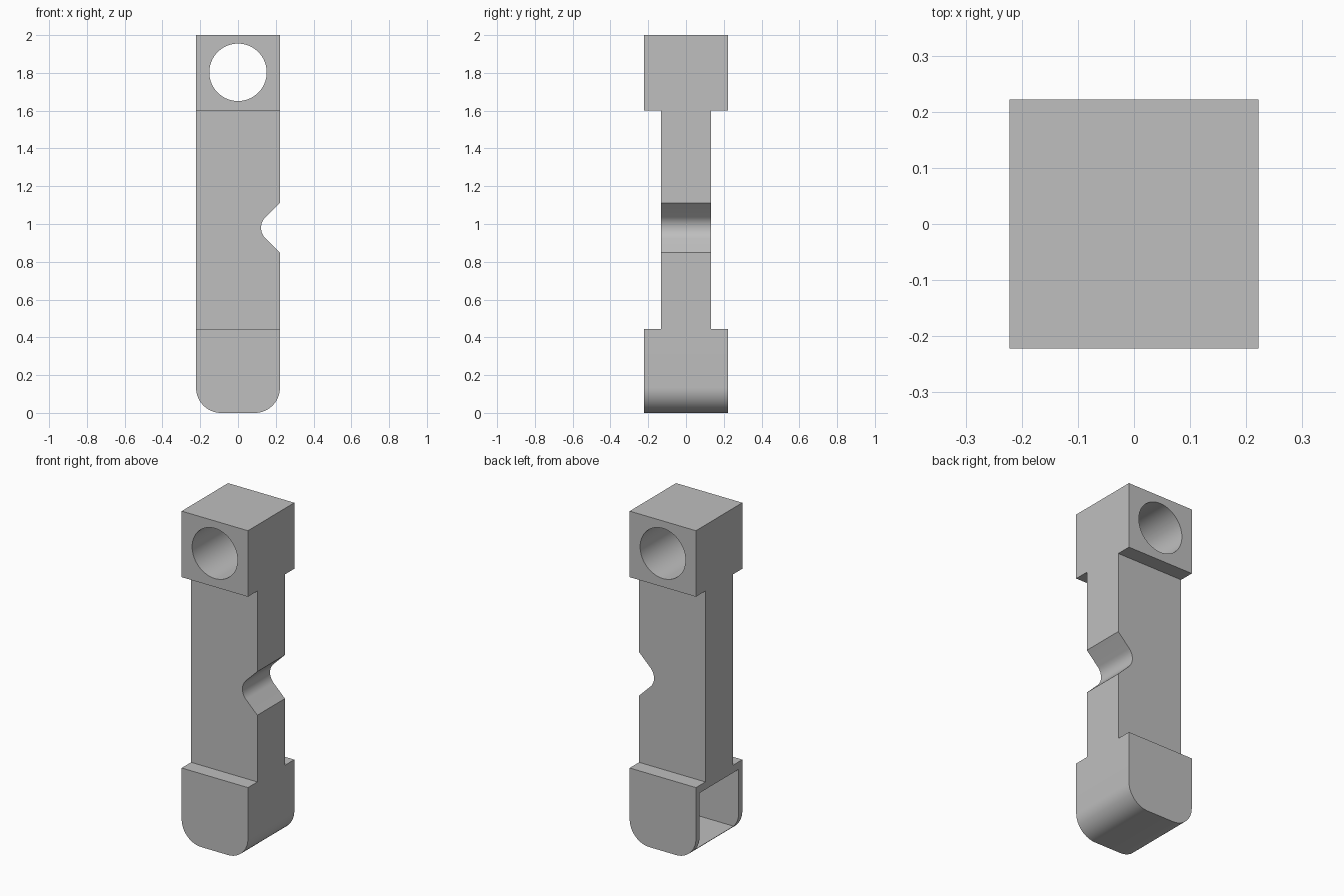
import bpy
import bmesh
from math import cos, sin, pi, radians

if "Cube" in bpy.data.objects:
    bpy.data.objects.remove(bpy.data.objects["Cube"])

HALF = 0.222     # half width of the head and foot blocks
STEM = 0.132     # half thickness of the shaft
FOOT_TOP, HEAD_BASE, TOP = 0.444, 1.6, 2.0

grey = bpy.data.materials.new("plain grey")
grey.use_nodes = True
colour = (0.52, 0.52, 0.52, 1)
grey.diffuse_color = colour
grey.node_tree.nodes["Principled BSDF"].inputs["Base Color"].default_value = colour


def arc(cx, cz, r, start, end, steps=16):
    """Points on an arc in the XZ plane, angles in degrees."""
    angles = [radians(start + (end - start) * i / steps) for i in range(steps + 1)]
    return [(cx + r * cos(a), cz + r * sin(a)) for a in angles]


def extrude(name, profile, half_depth):
    """Extrude an XZ profile symmetrically along Y."""
    bm = bmesh.new()
    face = bm.faces.new([bm.verts.new((x, -half_depth, z)) for x, z in profile])
    new = bmesh.ops.extrude_face_region(bm, geom=[face])["geom"]
    bmesh.ops.translate(bm, vec=(0, 2 * half_depth, 0),
                        verts=[v for v in new if isinstance(v, bmesh.types.BMVert)])
    bmesh.ops.recalc_face_normals(bm, faces=bm.faces)
    mesh = bpy.data.meshes.new(name)
    bm.to_mesh(mesh)
    bm.free()
    obj = bpy.data.objects.new(name, mesh)
    bpy.context.collection.objects.link(obj)
    mesh.materials.append(grey)
    return obj


def rectangle(x0, x1, z0, z1):
    return [(x0, z0), (x1, z0), (x1, z1), (x0, z1)]


def activate(obj):
    bpy.ops.object.select_all(action="DESELECT")
    obj.select_set(True)
    bpy.context.view_layer.objects.active = obj


def cut(obj, cutter):
    """Subtract the cutter and discard it."""
    cutter.hide_render = True
    mod = obj.modifiers.new("cut", "BOOLEAN")
    mod.operation, mod.solver, mod.object = "DIFFERENCE", "EXACT", cutter
    activate(obj)
    bpy.ops.object.modifier_apply(modifier=mod.name)
    bpy.data.objects.remove(cutter)


# Head block with a round hole through it
head = extrude("head_block", rectangle(-HALF, HALF, HEAD_BASE, TOP), HALF)
cut(head, extrude("hole_cutter", arc(0, 1.803, 0.152, 0, 360, 64)[:-1], 0.4))

# Thin shaft with a rounded V notch in its left edge
notch_z, notch_half = 0.98, 0.132
shaft_profile = [(-HALF, FOOT_TOP), (HALF, FOOT_TOP), (HALF, notch_z - notch_half)]
shaft_profile += arc(0.202, notch_z, 0.08, 225, 135)
shaft_profile += [(HALF, notch_z + notch_half), (HALF, HEAD_BASE), (-HALF, HEAD_BASE)]
shaft = extrude("shaft", shaft_profile, STEM)

# Foot block with rounded lower edges and a pocket open to the right side
r = 0.133
foot_profile = arc(r - HALF, r, r, 180, 270) + arc(HALF - r, r, r, 270, 360)
foot_profile += [(HALF, FOOT_TOP), (-HALF, FOOT_TOP)]
foot = extrude("foot_block", foot_profile, HALF)
cut(foot, extrude("pocket_cutter", rectangle(-0.4, 0.178, 0.045, 0.398), 0.187))

for part in (head, shaft, foot):
    activate(part)
    bpy.ops.object.shade_smooth_by_angle(angle=radians(30))
